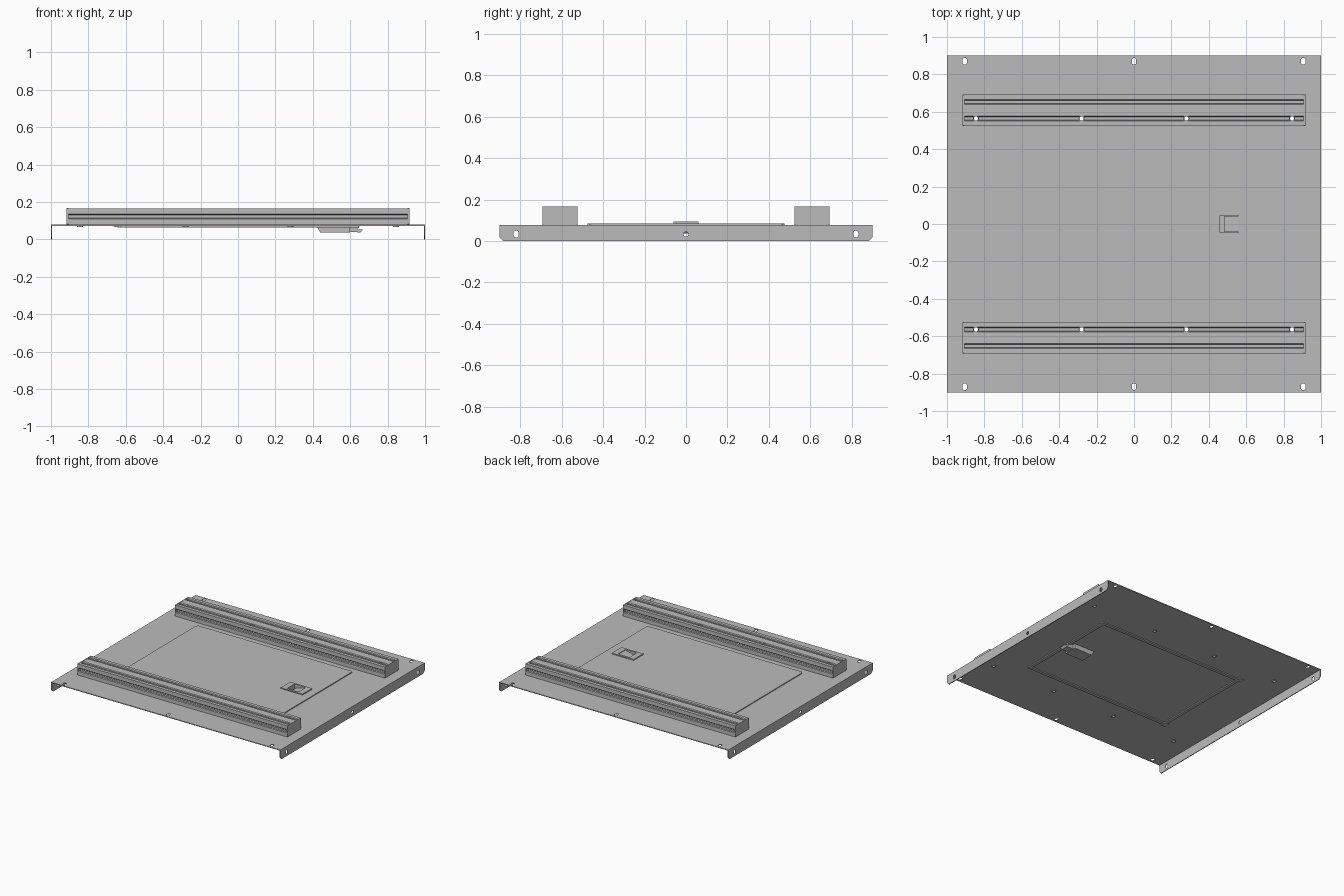
import bpy, bmesh, math
from mathutils import Vector

if "Cube" in bpy.data.objects:
    bpy.data.objects.remove(bpy.data.objects["Cube"], do_unlink=True)

steel = bpy.data.materials.new("grey_steel")
steel.use_nodes = True
steel.diffuse_color = (0.5, 0.5, 0.5, 1)
steel.node_tree.nodes["Principled BSDF"].inputs["Base Color"].default_value = (0.5, 0.5, 0.5, 1)

PLACE = {"x": lambda u, v, t: (t, u, v),
         "y": lambda u, v, t: (u, t, v),
         "z": lambda u, v, t: (u, v, t)}


def prism(name, points, axis, start, end):
    """Extrude a flat outline along an axis."""
    bm = bmesh.new()
    face = bm.faces.new([bm.verts.new(PLACE[axis](u, v, start)) for u, v in points])
    out = bmesh.ops.extrude_face_region(bm, geom=[face])
    verts = [g for g in out["geom"] if isinstance(g, bmesh.types.BMVert)]
    bmesh.ops.translate(bm, verts=verts, vec=Vector(PLACE[axis](0, 0, end - start)))
    bmesh.ops.recalc_face_normals(bm, faces=bm.faces)
    mesh = bpy.data.meshes.new(name)
    bm.to_mesh(mesh)
    bm.free()
    mesh.materials.append(steel)
    obj = bpy.data.objects.new(name, mesh)
    bpy.context.collection.objects.link(obj)
    return obj


def rect(u0, u1, v0, v1, cut=0):
    """Rectangle outline, optionally with clipped corners."""
    if not cut:
        return [(u0, v0), (u1, v0), (u1, v1), (u0, v1)]
    return [(u0 + cut, v0), (u1 - cut, v0), (u1, v0 + cut), (u1, v1 - cut),
            (u1 - cut, v1), (u0 + cut, v1), (u0, v1 - cut), (u0, v0 + cut)]


def slot(u, v, radius, stretch=0, n=20):
    """Circle outline, stretched into an oblong along v."""
    pts = []
    for i in range(n):
        a = 2 * math.pi * (i + 0.5) / n
        pts.append((u + radius * math.cos(a),
                    v + radius * math.sin(a) + math.copysign(stretch, math.sin(a))))
    return pts


def carve(obj, cutters):
    """Cut holes, bake the result and discard the cutters."""
    for c in cutters:
        c.hide_render = True
        mod = obj.modifiers.new("cut", "BOOLEAN")
        mod.operation, mod.solver, mod.object = "DIFFERENCE", "EXACT", c
    graph = bpy.context.evaluated_depsgraph_get()
    mesh = bpy.data.meshes.new_from_object(obj.evaluated_get(graph))
    obj.modifiers.clear()
    obj.data = mesh
    for c in cutters:
        bpy.data.objects.remove(c, do_unlink=True)


TOP, UNDER = 0.078, 0.072
BOLT_X = (-0.845, -0.28, 0.28, 0.845)
RAIL_Y, PITCH = 0.608, 0.044
BOLT_Y = RAIL_Y - PITCH


def recess_cutter():
    return prism("recess_cutter", rect(0.46, 0.56, -0.045, 0.045), "z", 0.046, 0.2)


# Base sheet with mounting holes
sheet = prism("base_sheet", rect(-1, 1, -0.9, 0.9), "z", UNDER, TOP)
cutters = [recess_cutter()]
for s in (-1, 1):
    cutters += [prism("hole_cutter", slot(x, s * 0.87, 0.012, 0.006), "z", 0, 0.2)
                for x in (-0.905, 0, 0.905)]
    cutters += [prism("hole_cutter", slot(x, s * BOLT_Y, 0.014), "z", 0, 0.2) for x in BOLT_X]
carve(sheet, cutters)

# Folded side flanges
for s, side in ((-1, "right"), (1, "left")):
    outline = [(-0.9, UNDER), (-0.9, 0.018), (-0.882, 0), (0.882, 0), (0.9, 0.018), (0.9, UNDER)]
    flange = prism(side + "_flange", outline, "x", s * 0.994, s)
    carve(flange, [prism("hole_cutter", slot(y, 0.033, 0.012, st), "x", s * 0.95, s * 1.05)
                   for y, st in ((-0.82, 0.005), (0, 0), (0.82, 0.005))])

# Half of one T-slot: (distance from slot centre, depth)
HALF = [(0.014, 0), (0.009, 0.006), (0.009, 0.009), (0.018, 0.009), (0.018, 0.014), (0.010, 0.022)]
GROOVE = [(-a, d) for a, d in HALF] + [(a, d) for a, d in reversed(HALF)]
HW, Z0, Z1 = 0.084, TOP, 0.166
MID = (Z0 + Z1) / 2


def rail_outline(yc):
    """Slotted rail cross-section, going round from the lower left."""
    pts = [(yc - HW, Z0)]
    pts += [(yc - HW + d, MID + a) for a, d in GROOVE]
    pts.append((yc - HW, Z1))
    for c in (-PITCH, PITCH):
        pts += [(yc + c + a, Z1 - d) for a, d in GROOVE]
    pts.append((yc + HW, Z1))
    pts += [(yc + HW - d, MID - a) for a, d in GROOVE]
    pts.append((yc + HW, Z0))
    return pts


# Slotted rails, end caps and hollow bolts
for s, side in ((-1, "front"), (1, "back")):
    yc = s * RAIL_Y
    rail = prism(side + "_rail", rail_outline(yc), "x", -0.906, 0.906)
    carve(rail, [prism("bolt_cutter", slot(x, s * BOLT_Y, 0.0155), "z", 0, 0.3) for x in BOLT_X])
    for e in (-1, 1):
        prism(side + "_rail_end_cap", rect(yc - HW - 0.001, yc + HW + 0.001, Z0, Z1 + 0.001, 0.003),
              "x", e * 0.906, e * 0.916)
    for x in BOLT_X:
        bolt = prism(side + "_hollow_bolt", slot(x, s * BOLT_Y, 0.016), "z", 0.065, 0.159)
        carve(bolt, [prism("bore_cutter", slot(x, s * BOLT_Y, 0.011), "z", 0, 0.3)])

# Access door lying on the sheet
door = prism("access_door", rect(-0.69, 0.67, -0.475, 0.475, 0.012), "z", TOP, 0.085)
carve(door, [recess_cutter()])

# Seal ridge below the sheet, with hinge tabs
seal = prism("door_seal", rect(-0.645, 0.645, -0.425, 0.425), "z", 0.064, UNDER)
carve(seal, [prism("seal_cutter", rect(-0.62, 0.62, -0.4, 0.4), "z", 0, 0.2)])
for s in (-1, 1):
    y = s * 0.42
    prism("hinge_tab", [(-0.67, UNDER), (-0.66, 0.066), (-0.625, 0.064), (-0.625, UNDER)],
          "y", y - 0.02, y + 0.02)

# Latch: bezel, recessed housing, paddle and tongue
bezel = prism("latch_bezel", rect(0.415, 0.605, -0.06, 0.06), "z", 0.085, 0.093)
carve(bezel, [recess_cutter()])
housing = prism("latch_housing", [(0.42, UNDER), (0.44, 0.036), (0.6, 0.036), (0.6, UNDER)],
                "y", -0.052, 0.052)
carve(housing, [recess_cutter()])
prism("latch_paddle", [(0.48, 0.064), (0.56, 0.082), (0.56, 0.088), (0.48, 0.07)], "y", -0.042, 0.042)
prism("latch_tongue", [(0.6, 0.04), (0.655, 0.037), (0.668, 0.053), (0.64, 0.052),
                       (0.65, UNDER), (0.6, UNDER)], "y", -0.03, 0.03)
